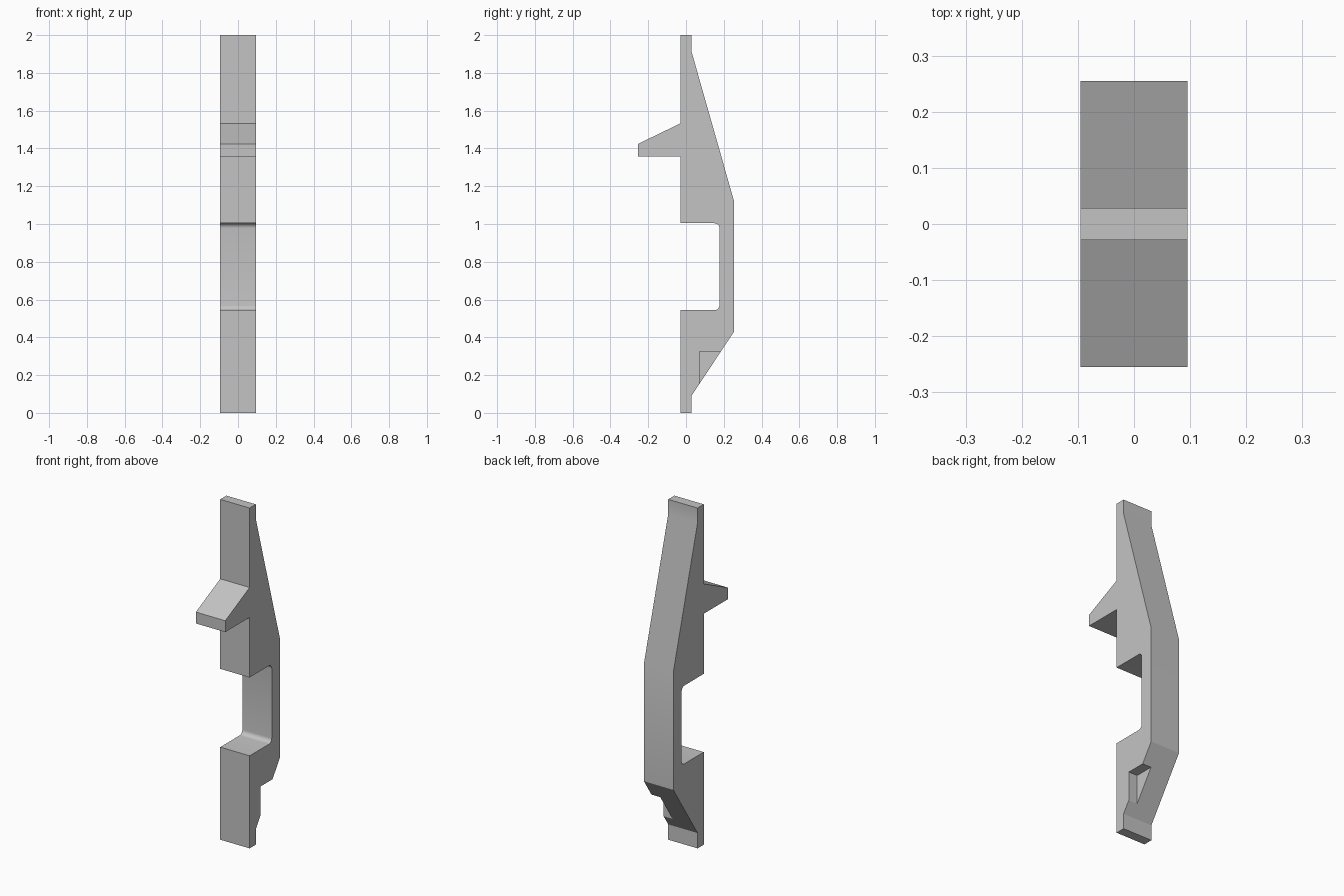
import bpy, bmesh, math

HALF_WIDTH = 0.0955

cube = bpy.data.objects.get("Cube")
if cube:
    bpy.data.objects.remove(cube, do_unlink=True)

grey = bpy.data.materials.new("plain grey")
grey.use_nodes = True
grey.diffuse_color = (0.55, 0.55, 0.55, 1)
grey.node_tree.nodes["Principled BSDF"].inputs["Base Color"].default_value = grey.diffuse_color


def extrude_profile(name, profile, x0, x1):
    """Extrude a closed (y, z) outline from x0 to x1."""
    bm = bmesh.new()
    face = bm.faces.new([bm.verts.new((x0, y, z)) for y, z in profile])
    new = bmesh.ops.extrude_face_region(bm, geom=[face])["geom"]
    bmesh.ops.translate(bm, vec=(x1 - x0, 0, 0),
                        verts=[v for v in new if isinstance(v, bmesh.types.BMVert)])
    bmesh.ops.recalc_face_normals(bm, faces=bm.faces)
    mesh = bpy.data.meshes.new(name)
    bm.to_mesh(mesh)
    bm.free()
    mesh.materials.append(grey)
    obj = bpy.data.objects.new(name, mesh)
    bpy.context.collection.objects.link(obj)
    return obj


def fillet(y, z, radius, start, steps=6):
    """Quarter arc about (y, z), turning clockwise from the start angle."""
    angles = [math.radians(start - 90 * i / steps) for i in range(steps + 1)]
    return [(y + radius * math.cos(a), z + radius * math.sin(a)) for a in angles]


# Clip side outline: spine, front hook and rounded recess
FRONT, BACK, STRIP = -0.0286, 0.2545, 0.0286
R, RECESS, LOW, HIGH = 0.026, 0.177, 0.544, 1.004
back_edge = [(FRONT, 0), (STRIP, 0), (STRIP, 0.09), (BACK, 0.43),
             (BACK, 1.12), (STRIP, 1.915), (STRIP, 2), (FRONT, 2)]
hook = [(FRONT, 1.533), (-BACK, 1.424), (-BACK, 1.357), (FRONT, 1.357)]
recess = ([(FRONT, HIGH)] + fillet(RECESS - R, HIGH - R, R, 90)
          + fillet(RECESS - R, LOW + R, R, 0) + [(FRONT, LOW)])
clip = extrude_profile("clip_body", back_edge + hook + recess, -HALF_WIDTH, HALF_WIDTH)

# Corner notch cut into the lower back slope on the left side
notch = extrude_profile("notch_cutter",
                        [(0.071, 0.1), (0.35, 0.1), (0.35, 0.325), (0.071, 0.325)],
                        0.038, 0.15)
notch.hide_render = True
notch.hide_viewport = True
cut = clip.modifiers.new("corner notch", "BOOLEAN")
cut.operation = "DIFFERENCE"
cut.solver = "EXACT"
cut.object = notch

# Smooth only the recess fillets
bpy.context.view_layer.objects.active = clip
clip.select_set(True)
bpy.ops.object.shade_smooth_by_angle(angle=math.radians(16))
